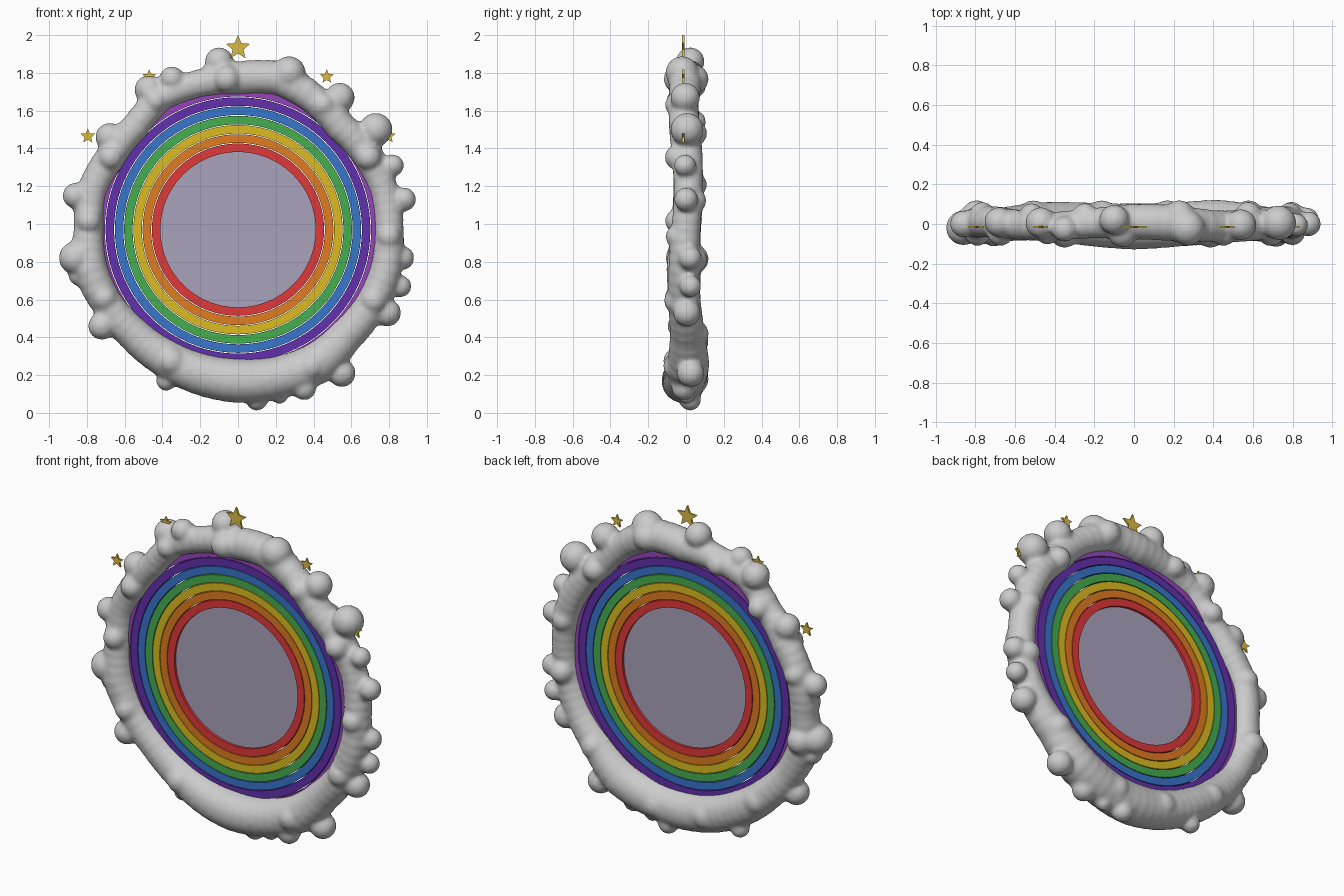
import bpy, bmesh, math, random
from mathutils import Matrix, Vector

if "Cube" in bpy.data.objects:
    bpy.data.objects.remove(bpy.data.objects["Cube"])

random.seed(4)
CZ = 0.97  # height of the portal centre


def make_object(name, bm, color=None):
    bmesh.ops.recalc_face_normals(bm, faces=bm.faces)
    mesh = bpy.data.meshes.new(name)
    bm.to_mesh(mesh)
    bm.free()
    obj = bpy.data.objects.new(name, mesh)
    bpy.context.collection.objects.link(obj)
    if color:
        mat = bpy.data.materials.new(name + "_color")
        mat.diffuse_color = color
        mat.use_nodes = True
        mat.node_tree.nodes["Principled BSDF"].inputs["Base Color"].default_value = mat.diffuse_color
        mesh.materials.append(mat)
    return obj


def smooth(obj):
    bpy.ops.object.select_all(action='DESELECT')
    obj.select_set(True)
    bpy.context.view_layer.objects.active = obj
    bpy.ops.object.shade_smooth_by_angle(angle=math.radians(40))


def band(name, r_in, r_out, depth, color, n=96):
    # flat ring with a rectangular section, closed around y
    bm = bmesh.new()
    loops = []
    for i in range(n):
        a = 2 * math.pi * i / n
        loops.append([bm.verts.new((r * math.cos(a), y, CZ + r * math.sin(a)))
                      for r, y in ((r_in, -depth), (r_out, -depth), (r_out, depth), (r_in, depth))])
    for i in range(n):
        p, q = loops[i], loops[(i + 1) % n]
        for k in range(4):
            bm.faces.new((p[k], p[(k + 1) % 4], q[(k + 1) % 4], q[k]))
    smooth(make_object(name, bm, color))


def star(name, x, z, r):
    bm = bmesh.new()
    verts = []
    for i in range(10):
        a = math.pi / 2 + i * math.pi / 5
        rr = r if i % 2 == 0 else r * 0.45
        verts.append(bm.verts.new((x + rr * math.cos(a), -0.021, z + rr * math.sin(a))))
    face = bm.faces.new(verts)
    ext = bmesh.ops.extrude_face_region(bm, geom=[face])
    bmesh.ops.translate(bm, vec=(0, 0.012, 0),
                        verts=[v for v in ext["geom"] if isinstance(v, bmesh.types.BMVert)])
    make_object(name, bm, (0.72, 0.5, 0.06, 1))


# rainbow bands, from the inside out
colors = [("red", (0.75, 0.04, 0.04, 1)), ("orange", (0.75, 0.2, 0.015, 1)),
          ("yellow", (0.72, 0.5, 0.015, 1)), ("green", (0.06, 0.42, 0.08, 1)),
          ("blue", (0.04, 0.18, 0.6, 1)), ("indigo", (0.12, 0.03, 0.42, 1)),
          ("violet", (0.3, 0.06, 0.5, 1))]
for i, (cname, col) in enumerate(colors):
    r = 0.411 + 0.049 * i
    band(cname + "_band", r, r + 0.045, 0.02, col)

# translucent portal surface
bm = bmesh.new()
bmesh.ops.create_cone(bm, cap_ends=True, segments=96, radius1=0.412, radius2=0.412, depth=0.01,
                      matrix=Matrix.Translation((0, 0, CZ)) @ Matrix.Rotation(math.pi / 2, 4, 'X'))
smooth(make_object("portal_surface", bm, (0.4, 0.36, 0.5, 0.85)))

# cloud ring: (distance from centre, puff radius) every 15 degrees
ring = [(.80, .075), (.80, .075), (.79, .08), (.77, .08), (.80, .078), (.83, .09),
        (.80, .088), (.80, .073), (.81, .07), (.77, .072), (.775, .078), (.80, .078),
        (.79, .078), (.81, .09), (.795, .082), (.78, .09), (.78, .1), (.79, .108),
        (.80, .115), (.81, .11), (.82, .11), (.80, .092), (.81, .085), (.81, .08)]
# extra puffs on the outline: x, z, radius
puffs = [(-.1, 1.86, .072), (-.35, 1.77, .062), (-.47, 1.71, .075), (-.68, 1.46, .072),
         (-.86, 1.15, .065), (-.86, .82, .085), (-.84, .73, .055), (-.72, .46, .07),
         (-.38, .17, .05), (.1, .07, .055), (.22, .09, .04), (.35, .13, .06),
         (.55, .21, .07), (.79, .53, .07), (.86, .67, .055), (.87, .82, .06),
         (.88, 1.13, .06), (.82, 1.31, .055), (.73, 1.5, .085), (.54, 1.67, .075),
         (.27, 1.8, .085)]
bm = bmesh.new()


def puff(x, y, z, r):
    bmesh.ops.create_icosphere(bm, subdivisions=3, radius=r + 0.004,
                               matrix=Matrix.Translation((x, y, z)))


STEPS = 4
for i in range(len(ring)):
    (d0, r0), (d1, r1) = ring[i], ring[(i + 1) % len(ring)]
    for s in range(STEPS):
        t = s / STEPS
        a = math.radians(15 * (i + t))
        d, r = d0 + (d1 - d0) * t, r0 + (r1 - r0) * t
        puff(d * math.cos(a), 0.012 * math.sin(5 * a), CZ + d * math.sin(a), r)
    # lumps on the front and back
    a = math.radians(15 * i + random.uniform(-5, 5))
    side = 1 if i % 2 else -1
    puff(d0 * math.cos(a), side * 0.045, CZ + d0 * math.sin(a), min(r0, .09) * 0.8)
for i, (x, z, r) in enumerate(puffs):
    puff(x, random.uniform(-0.03, 0.03), z, r)
cloud = make_object("cloud_ring", bm)
mod = cloud.modifiers.new("merge", 'REMESH')
mod.mode = 'VOXEL'
mod.voxel_size = 0.012
mod.use_smooth_shade = True
mod = cloud.modifiers.new("soften", 'SMOOTH')
mod.factor = 0.5
mod.iterations = 8

# gold stars
star("top_star", 0, 1.933, 0.067)
for side, label in ((-1, "left"), (1, "right")):
    star("upper_star_" + label, side * 0.47, 1.78, 0.039)
    star("lower_star_" + label, side * 0.795, 1.465, 0.041)
